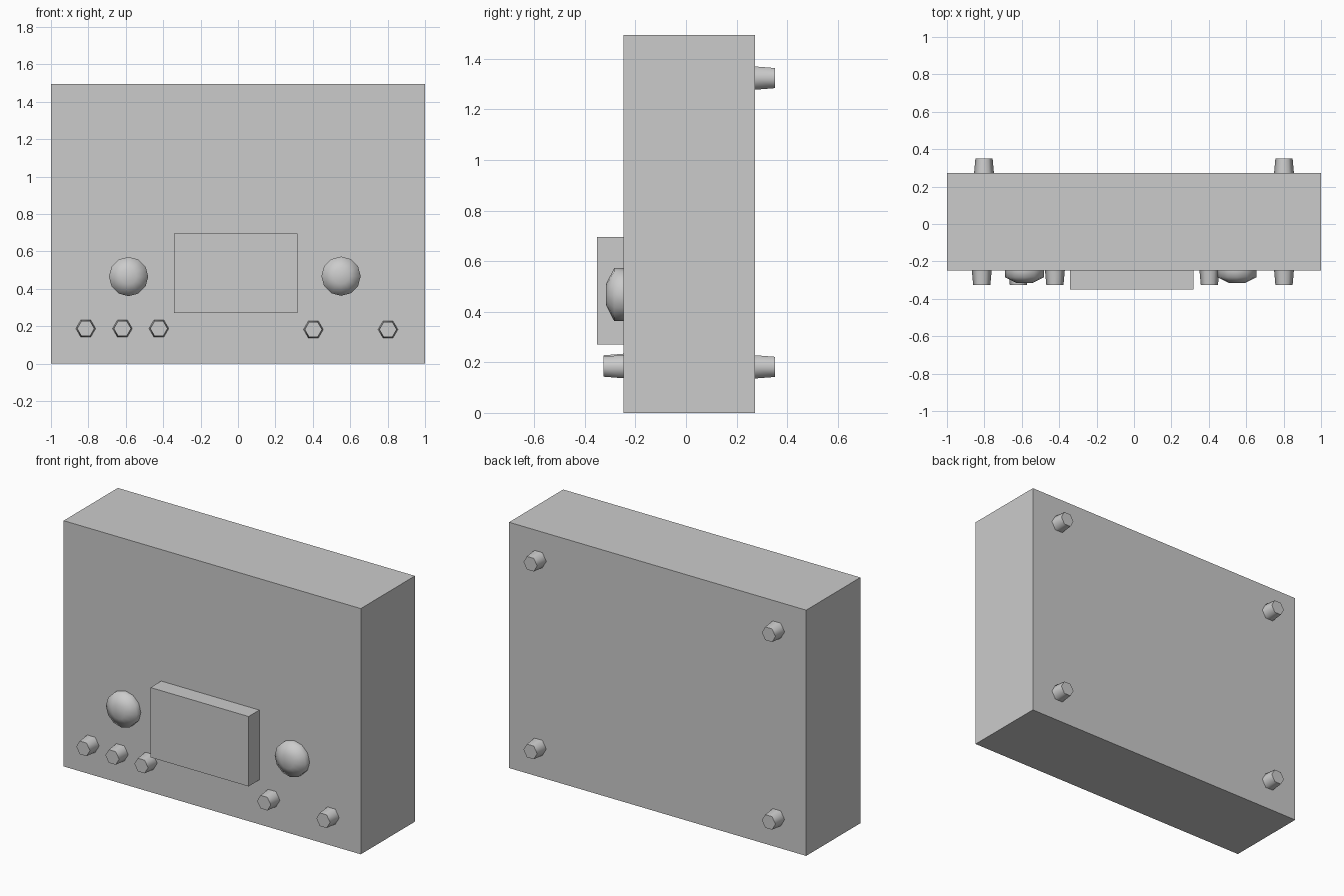
import bpy, math

if "Cube" in bpy.data.objects:
    bpy.data.objects.remove(bpy.data.objects["Cube"])

FRONT, BACK = -0.248, 0.273


def box(name, x0, x1, y0, y1, z0, z1):
    bpy.ops.mesh.primitive_cube_add(
        size=1, location=((x0 + x1) / 2, (y0 + y1) / 2, (z0 + z1) / 2))
    ob = bpy.context.object
    ob.name = name
    ob.scale = (x1 - x0, y1 - y0, z1 - z0)
    bpy.ops.object.transform_apply(location=False, rotation=False, scale=True)
    return ob


def lathe(name, x, z, y, direction, profile, sides, angle):
    """Stack of rings along y; profile holds (depth, radius) pairs."""
    verts, faces = [], []
    for depth, r in profile:
        for i in range(sides):
            a = 2 * math.pi * i / sides
            verts.append((r * math.cos(a), direction * depth, r * math.sin(a)))
    for k in range(len(profile) - 1):
        for i in range(sides):
            j = (i + 1) % sides
            quad = [k * sides + i, k * sides + j, (k + 1) * sides + j, (k + 1) * sides + i]
            faces.append(quad if direction < 0 else quad[::-1])
    last = (len(profile) - 1) * sides
    base, cap = list(range(sides))[::-1], list(range(last, last + sides))
    faces += [base, cap] if direction < 0 else [base[::-1], cap[::-1]]
    mesh = bpy.data.meshes.new(name)
    mesh.from_pydata(verts, [], faces)
    ob = bpy.data.objects.new(name, mesh)
    ob.location = (x, y, z)
    bpy.context.collection.objects.link(ob)
    bpy.ops.object.select_all(action='DESELECT')
    ob.select_set(True)
    bpy.context.view_layer.objects.active = ob
    bpy.ops.object.shade_smooth_by_angle(angle=math.radians(angle))
    return ob


# Cabinet and raised front panel
box("cabinet", -1, 1, FRONT, BACK, 0, 1.495)
box("front_panel", -0.343, 0.317, -0.351, FRONT, 0.27, 0.695)

# Large domed dials
dial = [(0, 0.105), (0.036, 0.105), (0.068, 0.042)]
for side, x, z in (("left", -0.585, 0.466), ("right", 0.551, 0.468)):
    lathe("dial_" + side, x, z, FRONT, -1, dial, 12, 70)

# Small hexagonal buttons along the front
peg = [(0, 0.053), (0.078, 0.046)]
for i, (x, z) in enumerate([(-0.814, 0.188), (-0.618, 0.188), (-0.423, 0.188),
                            (0.403, 0.183), (0.802, 0.183)]):
    lathe(f"button_{i + 1}", x, z, FRONT, -1, peg, 6, 65)

# Hexagonal mounting pegs on the back corners
for x in (-0.802, 0.802):
    for z in (0.182, 1.324):
        lathe("back_peg", x, z, BACK, 1, peg, 6, 65)
